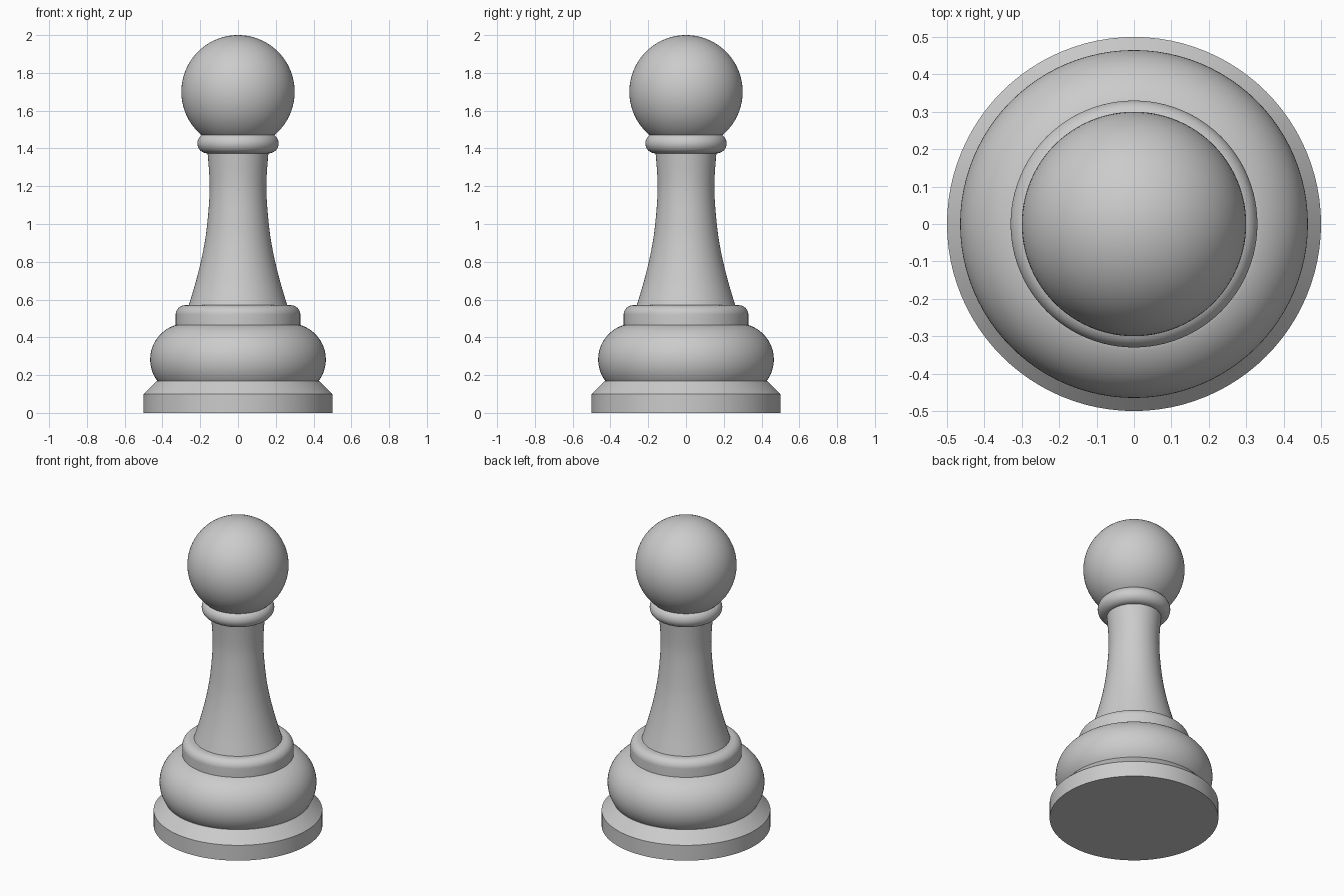
import bpy, bmesh, math

cube = bpy.data.objects.get("Cube")
if cube:
    bpy.data.objects.remove(cube, do_unlink=True)

SEGMENTS = 96

grey = bpy.data.materials.new("plain_grey")
grey.use_nodes = True
colour = (0.6, 0.6, 0.6, 1)
grey.diffuse_color = colour
grey.node_tree.nodes["Principled BSDF"].inputs["Base Color"].default_value = colour


def arc(r, z, radius, start, end, steps=24):
    """Profile points along a circular arc, angles in degrees from outward."""
    angles = [math.radians(start + (end - start) * i / steps) for i in range(steps + 1)]
    return [(r + radius * math.cos(a), z + radius * math.sin(a)) for a in angles]


def smooth_path(points, steps=8):
    """Catmull-Rom curve through the points."""
    p = [points[0]] + points + [points[-1]]
    path = []
    for i in range(1, len(p) - 2):
        for s in range(steps):
            t = s / steps
            path.append(tuple(
                0.5 * (2 * b + (c - a) * t + (2 * a - 5 * b + 4 * c - d) * t ** 2
                       + (3 * b - a - 3 * c + d) * t ** 3)
                for a, b, c, d in zip(p[i - 1], p[i], p[i + 1], p[i + 2])))
    return path + [points[-1]]


def lathe(name, profile):
    """Spin a bottom-to-top profile around z and close it with flat caps."""
    bm = bmesh.new()
    rings = []
    for r, z in profile:
        rings.append([bm.verts.new((r * math.cos(a), r * math.sin(a), z))
                      for a in (math.tau * i / SEGMENTS for i in range(SEGMENTS))])
    for low, high in zip(rings, rings[1:]):
        for i in range(SEGMENTS):
            j = (i + 1) % SEGMENTS
            bm.faces.new((low[i], low[j], high[j], high[i]))
    bm.faces.new(rings[0][::-1])
    bm.faces.new(rings[-1])
    mesh = bpy.data.meshes.new(name)
    bm.to_mesh(mesh)
    bm.free()
    finish(bpy.data.objects.new(name, mesh), link=True)


def finish(obj, link=False):
    if link:
        bpy.context.collection.objects.link(obj)
    obj.data.materials.append(grey)
    bpy.ops.object.select_all(action="DESELECT")
    obj.select_set(True)
    bpy.context.view_layer.objects.active = obj
    bpy.ops.object.shade_smooth_by_angle(angle=math.radians(30))


# Foot: straight disc with a chamfered top
lathe("foot", [(0.5, 0), (0.5, 0.1), (0.43, 0.17)])

# Rounded body above the foot
lathe("bulge", arc(0.275, 0.283, 0.19, -36.5, 75))

# Shoulder ring with a rounded upper edge
lathe("shoulder_ring", [(0.33, 0.46)] + arc(0.28, 0.52, 0.05, 0, 90, 12))

# Flared stem
lathe("stem", smooth_path([(0.262, 0.565), (0.222, 0.7), (0.186, 0.85),
                           (0.163, 1.0), (0.15, 1.2), (0.163, 1.4)]))

# Collar under the head
lathe("collar", arc(0.162, 1.427, 0.053, -90, 90))

# Ball head
bpy.ops.mesh.primitive_uv_sphere_add(segments=SEGMENTS, ring_count=48,
                                     radius=0.3, location=(0, 0, 1.7))
head = bpy.context.object
head.name = "head"
finish(head)
